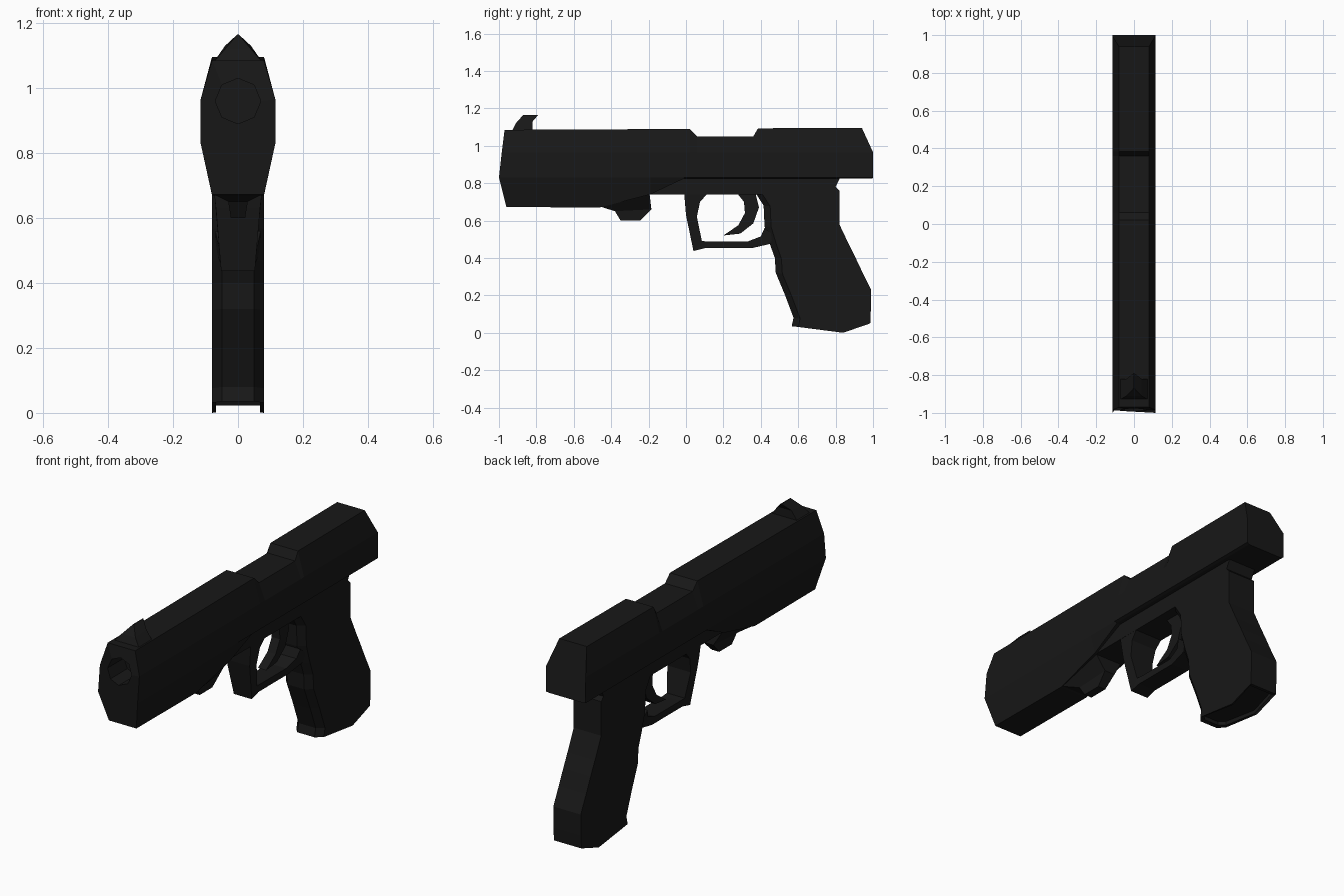
import bpy, bmesh, math

if "Cube" in bpy.data.objects:
    bpy.data.objects.remove(bpy.data.objects["Cube"])

mat = bpy.data.materials.new("black")
mat.diffuse_color = (0.009, 0.009, 0.009, 1)
mat.use_nodes = True
mat.node_tree.nodes["Principled BSDF"].inputs["Base Color"].default_value = mat.diffuse_color


def loft(name, rings):
    """Skin a list of closed rings with equal point counts and cap both ends."""
    bm = bmesh.new()
    loops = [[bm.verts.new(p) for p in ring] for ring in rings]
    n = len(loops[0])
    for a, b in zip(loops, loops[1:]):
        for i in range(n):
            j = (i + 1) % n
            bm.faces.new((a[i], a[j], b[j], b[i]))
    bm.faces.new(loops[0])
    bm.faces.new(loops[-1][::-1])
    bmesh.ops.recalc_face_normals(bm, faces=bm.faces)
    me = bpy.data.meshes.new(name)
    bm.to_mesh(me)
    bm.free()
    me.materials.append(mat)
    ob = bpy.data.objects.new(name, me)
    bpy.context.collection.objects.link(ob)
    return ob


def mirrored(half):
    """Complete a ring from its right-hand half."""
    return half + [(-x, y, z) for x, y, z in reversed(half)]


def prism(name, profile, w):
    return loft(name, [[(s * w, y, z) for y, z in profile] for s in (-1, 1)])


def box_ring(z0, z1, y0, y1, x):
    return [(x, y0, z0), (x, y1, z1), (-x, y1, z1), (-x, y0, z0)]


# Slide: y of top, upper, lower, bottom edges; top z; bottom z; bottom half width
stations = [
    ((-0.97, -0.985, -1.0, -0.96), 1.085, 0.672, 0.08),
    ((-0.46,) * 4, 1.087, 0.67, 0.08),
    ((-0.19,) * 4, 1.089, 0.74, 0.09),
    ((-0.01,) * 4, 1.09, 0.825, 0.10),
    ((0.02,) * 4, 1.09, 0.825, 0.10),
    ((0.06,) * 4, 1.05, 0.825, 0.10),
    ((0.36,) * 4, 1.05, 0.825, 0.10),
    ((0.385,) * 4, 1.093, 0.825, 0.10),
    ((0.94, 1.0, 1.0, 0.995), 1.096, 0.825, 0.10),
]
slide = loft("slide", [
    mirrored([(0.08, y[0], zt), (0.115, y[1], 0.965), (0.115, y[2], 0.83), (xb, y[3], zb)])
    for y, zt, zb, xb in stations])

# Muzzle opening
bore = loft("bore_cutter", [
    [(0.07 * math.sin(k * math.pi / 4), y, 0.96 + 0.07 * math.cos(k * math.pi / 4))
     for k in range(8)] for y in (-1.1, -0.85)])
bore.hide_render = True
cut = slide.modifiers.new("bore", "BOOLEAN")
cut.object = bore
cut.operation = "DIFFERENCE"
cut.solver = "EXACT"
bpy.context.view_layer.update()
me = bpy.data.meshes.new_from_object(slide.evaluated_get(bpy.context.evaluated_depsgraph_get()))
slide.modifiers.clear()
slide.data = me
bpy.data.objects.remove(bore)

# Front sight
loft("front_sight", [
    box_ring(1.08, 1.08, -0.93, -0.82, 0.075),
    box_ring(1.12, 1.13, -0.91, -0.82, 0.04),
    box_ring(1.165, 1.165, -0.87, -0.79, 0.002)])

# Tab under the barrel
loft("under_tab", [
    box_ring(0.675, 0.745, -0.46, -0.195, 0.08),
    box_ring(0.65, 0.66, -0.38, -0.185, 0.03),
    box_ring(0.60, 0.60, -0.35, -0.245, 0.022)])

# Frame under the slide
prism("frame", [(-0.21, 0.74), (-0.01, 0.84), (0.83, 0.84), (0.80, 0.78),
                (0.82, 0.76), (0.81, 0.74)], 0.08)

# Trigger guard: outer point, inner point, half width
guard = [
    ((-0.01, 0.75), (0.12, 0.75), 0.08),
    ((-0.005, 0.69), (0.075, 0.70), 0.075),
    ((0.0, 0.63), (0.058, 0.62), 0.068),
    ((0.04, 0.437), (0.085, 0.49), 0.052),
    ((0.10, 0.452), (0.12, 0.488), 0.05),
    ((0.35, 0.452), (0.33, 0.488), 0.05),
    ((0.45, 0.475), (0.40, 0.515), 0.06),
    ((0.47, 0.52), (0.42, 0.56), 0.07),
]
loft("trigger_guard", [
    [(w, *o), (w, *i), (-w, *i), (-w, *o)] for o, i, w in guard])

# Trigger
prism("trigger", [(0.27, 0.75), (0.31, 0.70), (0.315, 0.64), (0.28, 0.575), (0.20, 0.52),
                  (0.29, 0.53), (0.36, 0.585), (0.39, 0.67), (0.37, 0.75)], 0.024)

# Grip: front y, z and rear y, z from top to bottom
rows = [
    (0.37, 0.75, 0.82, 0.76), (0.415, 0.68, 0.82, 0.68), (0.42, 0.57, 0.82, 0.58),
    (0.45, 0.47, 0.872, 0.47), (0.475, 0.40, 0.907, 0.40), (0.48, 0.32, 0.945, 0.32),
    (0.53, 0.20, 0.99, 0.23), (0.575, 0.08, 0.988, 0.12), (0.565, 0.035, 0.985, 0.05),
]
rings = []
for k, (yf, zf, yr, zr) in enumerate(rows):
    last = k == len(rows) - 1
    mid = (0.08, 0.84, 0.0) if last else (0.08, yf + (yr - yf) * 0.65, zf + (zr - zf) * 0.65)
    rings.append(mirrored([(0.05, yf, zf), (0.08, yf + 0.035, zf - 0.004), mid, (0.08, yr, zr)]))
# Shallow recess in the grip base
rim = [(x * 0.85, 0.79 + (y - 0.79) * 0.9, z + 0.002) for x, y, z in rings[-1]]
rings += [rim, [(x, y, z + 0.02) for x, y, z in rim]]
loft("grip", rings)
